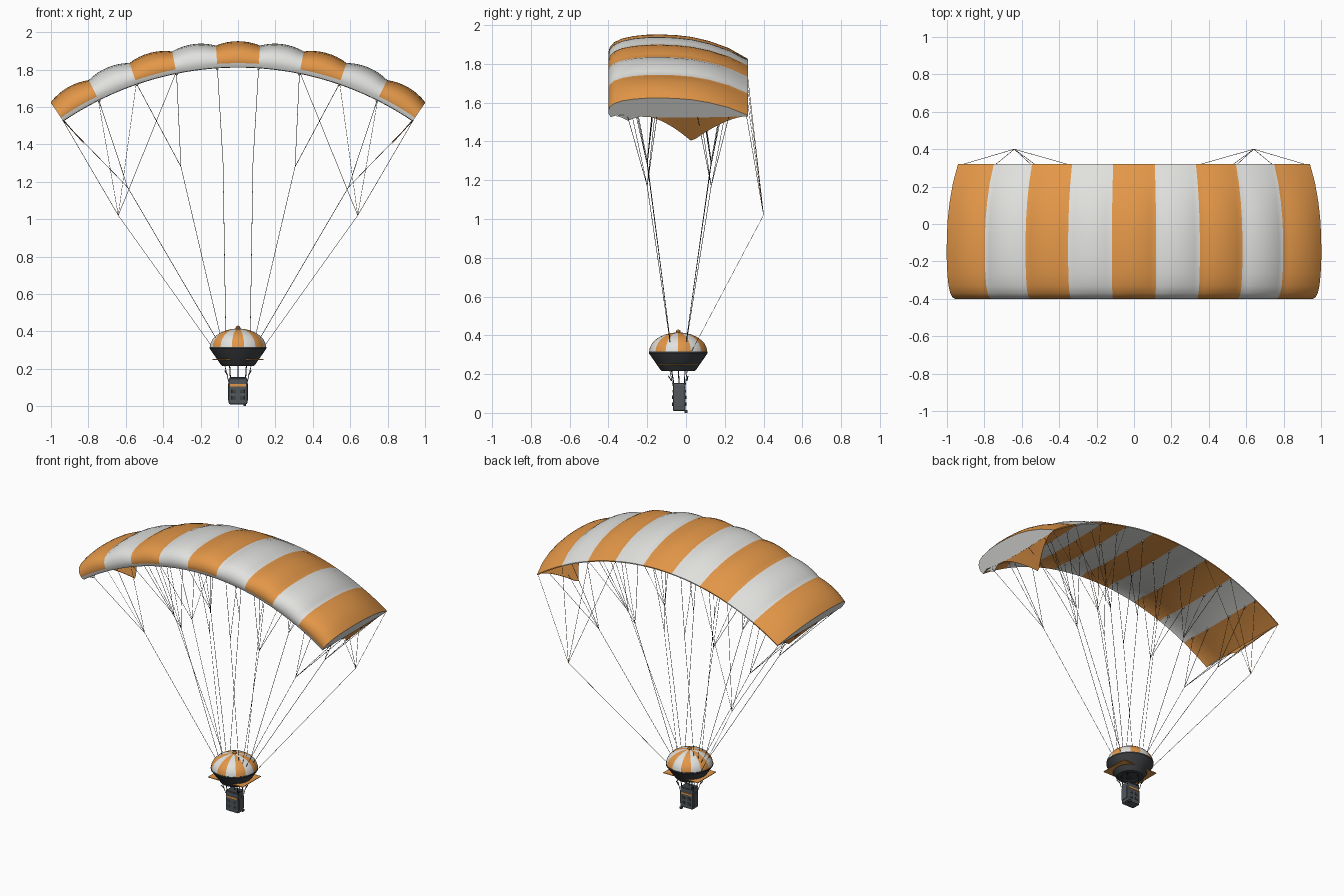
import bpy, bmesh, math
from mathutils import Vector

if "Cube" in bpy.data.objects:
    bpy.data.objects.remove(bpy.data.objects["Cube"])


def material(name, rgb):
    m = bpy.data.materials.new(name)
    m.diffuse_color = (*rgb, 1)
    m.use_nodes = True
    m.node_tree.nodes["Principled BSDF"].inputs["Base Color"].default_value = m.diffuse_color
    return m


ORANGE = material("orange fabric", (0.77, 0.31, 0.065))
WHITE = material("white fabric", (0.75, 0.75, 0.73))
DARK = material("dark grey shell", (0.05, 0.055, 0.06))
GREY = material("slate grey basket", (0.085, 0.095, 0.105))
CORD = material("charcoal cord", (0.045, 0.045, 0.047))
BROWN = material("brown cord", (0.28, 0.16, 0.08))


def make(name, verts, faces, mats, index=None, smooth=True):
    me = bpy.data.meshes.new(name)
    me.from_pydata(verts, [], faces)
    for m in mats:
        me.materials.append(m)
    for i, p in enumerate(me.polygons):
        p.use_smooth = smooth
        if index:
            p.material_index = index[i]
    bm = bmesh.new()
    bm.from_mesh(me)
    bmesh.ops.recalc_face_normals(bm, faces=bm.faces)
    for e in bm.edges:
        if len(e.link_faces) == 2 and e.calc_face_angle(0) > math.radians(33):
            e.smooth = False
    bm.to_mesh(me)
    bm.free()
    ob = bpy.data.objects.new(name, me)
    bpy.context.collection.objects.link(ob)
    return ob


def cords(name, segments, radius, mat):
    """Many straight cords as one curve object."""
    cu = bpy.data.curves.new(name, 'CURVE')
    cu.dimensions = '3D'
    cu.bevel_depth = radius
    cu.bevel_resolution = 0
    cu.use_fill_caps = True
    for a, b in segments:
        s = cu.splines.new('POLY')
        s.points.add(1)
        s.points[0].co = (*a, 1)
        s.points[1].co = (*b, 1)
    cu.materials.append(mat)
    ob = bpy.data.objects.new(name, cu)
    bpy.context.collection.objects.link(ob)


def box(name, loc, size, mat, bevel=0.0):
    bm = bmesh.new()
    bmesh.ops.create_cube(bm, size=1)
    for v in bm.verts:
        v.co = Vector([v.co[i] * size[i] + loc[i] for i in range(3)])
    if bevel:
        bmesh.ops.bevel(bm, geom=bm.edges[:], offset=bevel, segments=2,
                        affect='EDGES', profile=0.5)
    me = bpy.data.meshes.new(name)
    bm.to_mesh(me)
    bm.free()
    me.materials.append(mat)
    bpy.context.collection.objects.link(bpy.data.objects.new(name, me))


# Canopy: nine inflated cells swept along an arc
R, ZC, CELL, SUB = 1.668, 0.15, math.radians(7.6), 8


def arc(angle, y, t):
    return Vector(((R + t) * math.sin(angle), y, ZC + (R + t) * math.cos(angle)))


top = [(-.4, .035), (-.393, .058), (-.37, .08), (-.33, .096), (-.27, .107),
       (-.2, .113), (-.13, .114), (-.05, .111), (.03, .103), (.12, .085),
       (.22, .054), (.32, .006)]
bottom = [(.32, 0), (.2, -.004), (.05, -.008), (-.1, -.008), (-.25, -.002),
          (-.35, .010), (-.388, -.006), (-.4, .016)]
profile = top + bottom
n, cols = len(profile), 9 * SUB + 1
verts, faces, index = [], [], []
for c in range(cols):
    s = (c % SUB) / SUB * 2 - 1
    swell = 1 + 0.17 * (1 - s * s)
    for k, (y, t) in enumerate(profile):
        verts.append(arc((c / SUB - 4.5) * CELL, y, t * swell if k < len(top) else t))
for c in range(cols - 1):
    for k in range(n):
        j = (k + 1) % n
        faces.append((c * n + k, c * n + j, (c + 1) * n + j, (c + 1) * n + k))
        # the front lip under the nose is plain white
        index.append(1 if k == n - 2 else (c // SUB) % 2)
faces += [tuple(range(n)), tuple(range((cols - 1) * n, cols * n))]
index += [1, 1]
make("canopy", verts, faces, [ORANGE, WHITE], index)


# Tip flaps: concave triangles hanging from the canopy ends
def flap(name, side, y0, apex, y1, depth, mat):
    a, b, steps = [], [], 20
    for i in range(steps + 1):
        y = y0 + (y1 - y0) * i / steps
        f = (y - y0) / (apex - y0) if y < apex else (y1 - y) / (y1 - apex)
        d = depth * max(f, 0) ** 1.6
        a.append((side * .937, y, 1.535))
        b.append((side * (.937 - .117 * d), y, 1.53 - .13 * d))
    m = steps + 1
    ob = make(name, a + b, [(i, i + 1, m + i + 1, m + i) for i in range(steps)],
              [mat], smooth=False)
    sol = ob.modifiers.new("thickness", 'SOLIDIFY')
    sol.thickness = 0.003
    sol.offset = 0


for side in (-1, 1):
    flap("tip_flap", side, -.21, .03, .31, 1, ORANGE)
    flap("small_tip_flap", side, -.36, -.30, -.22, .18, WHITE)

# Suspension and brake cords, mirrored left and right
HY = -0.04
lines, brakes, anchors = [], [], []
for side in (-1, 1):
    def seam(k, y, t=-.006):
        return arc(side * (k + .5) * CELL, y, t)
    groups = [((.08, 1.30), (.065, .36), (0,)),
              ((.305, 1.28), (.09, .36), (1, 2)),
              ((.59, 1.17), (.11, .35), (3, 4))]
    for (fx, fz), (bx, bz), seams in groups:
        for fy, by, ys in ((-.2, -.08, (-.3, -.15)), (.13, 0, (.06, .22))):
            fork = (side * fx, fy, fz)
            lines.append(((side * bx, by, bz), fork))
            for k in seams:
                for y in ys:
                    lines.append((fork, seam(k, y)))
                    if k < 4:
                        anchors.append(seam(k, y, -.01))
    fork = (side * .64, .40, 1.02)
    brakes.append(((side * .14, .03, .32), fork))
    brakes += [(fork, seam(k, .312, .002)) for k in (1, 2, 3, 4)]
cords("suspension_lines", lines, .0014, CORD)
cords("brake_lines", brakes, .0013, BROWN)

# Small fabric tabs where cords meet the canopy
bm = bmesh.new()
for p in anchors:
    r = bmesh.ops.create_icosphere(bm, subdivisions=1, radius=.008)
    bmesh.ops.translate(bm, verts=r['verts'], vec=p)
me = bpy.data.meshes.new("line_tabs")
bm.to_mesh(me)
bm.free()
me.materials.append(WHITE)
bpy.context.collection.objects.link(bpy.data.objects.new("line_tabs", me))


# Round parts turned about the vertical axis
def lathe(name, prof, seg, mats, rule=None):
    verts = [(r * math.sin(2 * math.pi * (i - .5) / seg),
              HY - r * math.cos(2 * math.pi * (i - .5) / seg), z)
             for i in range(seg) for r, z in prof]
    m, faces, idx = len(prof), [], []
    for i in range(seg):
        j = (i + 1) % seg
        for k in range(m - 1):
            faces.append((i * m + k, j * m + k, j * m + k + 1, i * m + k + 1))
            idx.append(rule(i) if rule else 0)
    for k in (0, m - 1):
        faces.append(tuple(i * m + k for i in range(seg)))
        idx.append(0)
    return make(name, verts, faces, mats, idx)


# Striped dome: fourteen gores of five columns, orange gore facing front
dome = [(.15 * math.cos(a), .315 + .1 * math.sin(a))
        for a in [math.radians(d) for d in (0, 12, 25, 38, 51, 64, 76, 86)]]
lathe("dome", dome, 70, [ORANGE, WHITE], lambda i: ((i + 2) // 5) % 2)
lathe("dome_knob", [(.006, .408), (.012, .414), (.013, .42), (.009, .427), (.002, .43)],
      16, [ORANGE])
lathe("hull", [(.145, .318), (.152, .316), (.152, .308), (.092, .222), (.084, .215),
               (.06, .215), (.05, .222)], 48, [DARK])

# Four-cornered plate around the hull
box("corner_plate", (0, HY, .249), (.272, .204, .004), ORANGE)

# Basket with trim, rails and pockets
BY = -.035
box("basket", (0, BY, .08), (.1, .066, .142), GREY, .009)
box("basket_band", (0, BY, .112), (.084, .071, .012), ORANGE)
box("basket_rim", (0, BY, .15), (.09, .07, .01), DARK, .003)
box("foot", (.036, 0, .007), (.014, .018, .014), DARK)
for s in (-1, 1):
    box("side_pocket", (s * .05, BY, .075), (.008, .05, .09), GREY, .002)
    for x in (-.022, .022):
        for z in (.045, .08):
            box("pocket", (x, BY + s * .034, z), (.024, .005, .018), DARK, .002)

# Struts and side stays between basket and hull
struts, stays = [((0, BY, .15), (0, HY, .222))], []
for s in (-1, 1):
    for t in (-1, 1):
        struts.append(((s * .04, BY + t * .026, .14), (s * .045, HY + t * .035, .222)))
        stays.append(((s * .05, BY + t * .03, .13), (s * .078, HY + t * .05, .25)))
        struts.append(((s * .056, BY + t * .04, .165), (s * .07, HY + t * .05, .19)))
cords("basket_struts", struts, .003, DARK)
cords("basket_stays", stays, .002, DARK)
